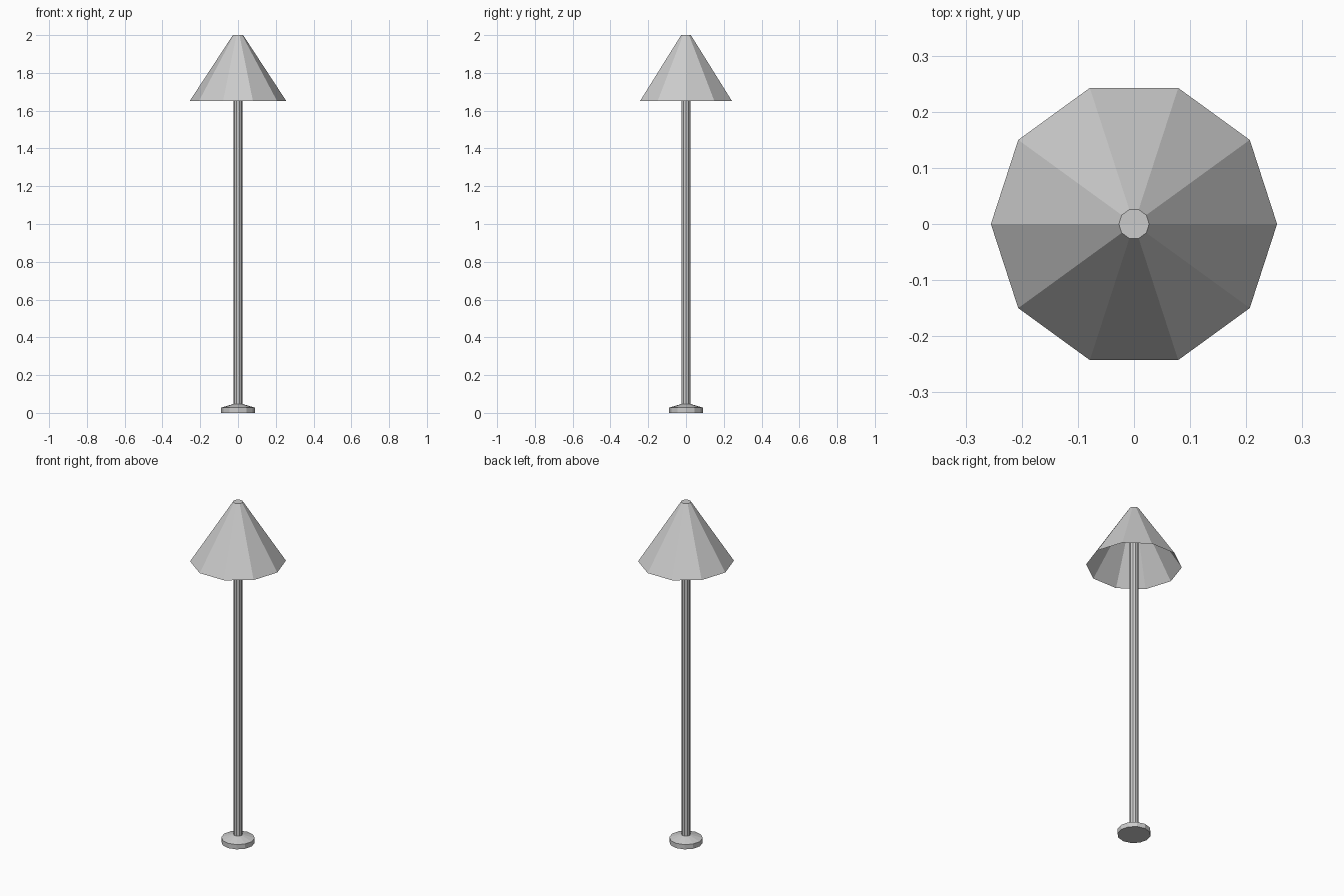
import bpy, bmesh
from math import cos, sin, tau

if "Cube" in bpy.data.objects:
    bpy.data.objects.remove(bpy.data.objects["Cube"])


def lathe(name, profile, sides, cap_bottom=True, cap_top=True):
    """Flat-faced revolved part from (radius, height) points, bottom to top."""
    bm = bmesh.new()
    rings = [[bm.verts.new((r * cos(tau * i / sides), r * sin(tau * i / sides), z))
              for i in range(sides)] for r, z in profile]
    for low, high in zip(rings, rings[1:]):
        for i in range(sides):
            j = (i + 1) % sides
            bm.faces.new((low[i], low[j], high[j], high[i]))
    if cap_bottom:
        bm.faces.new(rings[0][::-1])
    if cap_top:
        bm.faces.new(rings[-1])
    mesh = bpy.data.meshes.new(name)
    bm.to_mesh(mesh)
    bm.free()
    obj = bpy.data.objects.new(name, mesh)
    bpy.context.collection.objects.link(obj)
    return obj


# Weighted foot with a sloped top
lathe("base", [(0.089, 0), (0.089, 0.028), (0.024, 0.047)], 12)

# Upright pole running up inside the shade
lathe("pole", [(0.024, 0.04), (0.024, 1.98)], 10)

# Conical shade, open underneath with a small flat cap
lathe("shade", [(0.255, 1.652), (0.027, 2.0)], 10, cap_bottom=False)
